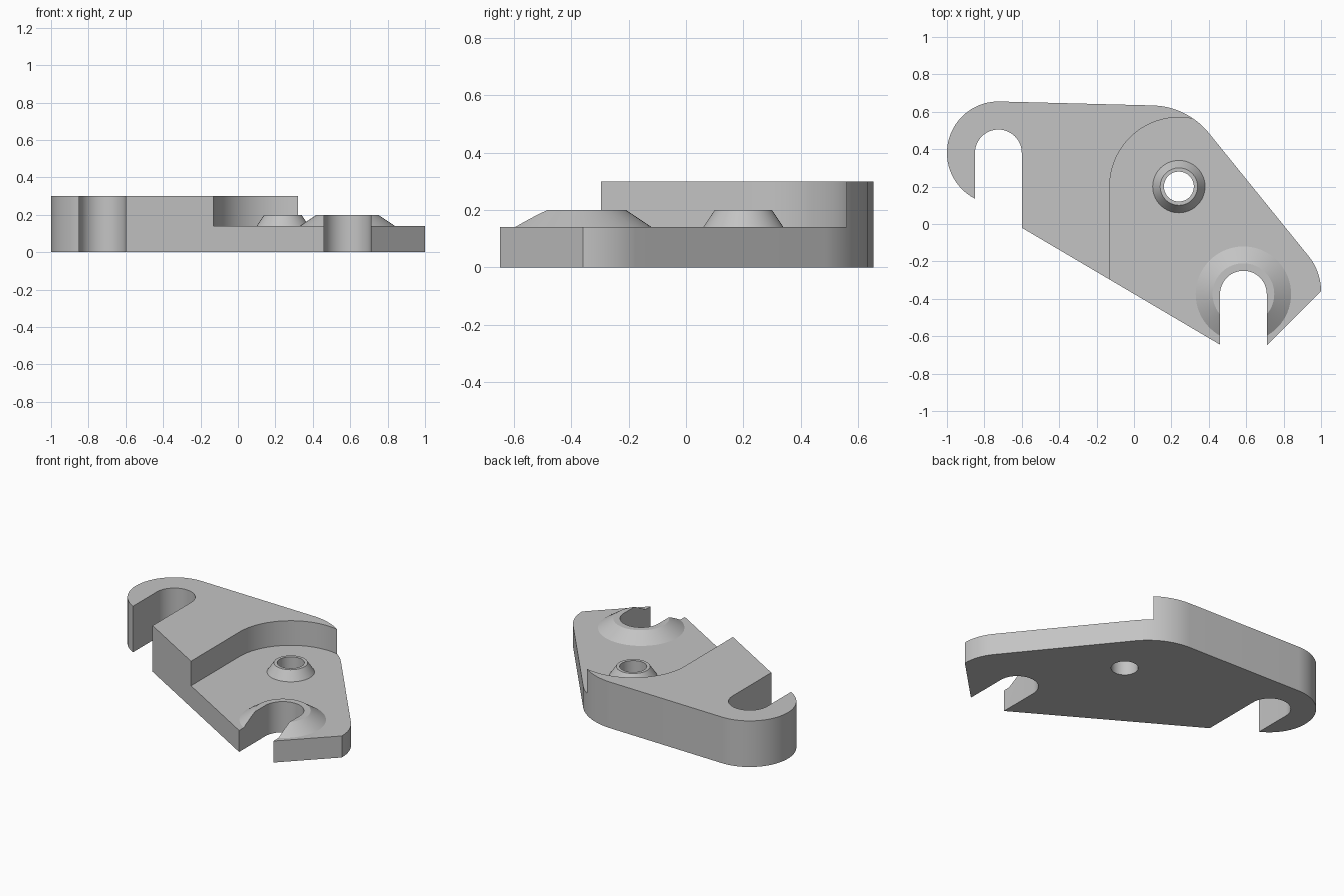
import bpy
import bmesh
from math import cos, sin, radians

cube = bpy.data.objects.get("Cube")
if cube:
    bpy.data.objects.remove(cube, do_unlink=True)

grey = bpy.data.materials.new("light grey")
grey.use_nodes = True
grey.diffuse_color = (0.55, 0.55, 0.55, 1)
grey.node_tree.nodes["Principled BSDF"].inputs["Base Color"].default_value = grey.diffuse_color

ARM = (-0.725, 0.38)     # centre of the thick end's slot
FOOT = (0.585, -0.375)   # centre of the thin end's slot
BORE = (0.24, 0.2)       # centre of the round hole
SLOT_R = 0.125
THICK, THIN, BOSS_TOP = 0.30, 0.14, 0.20


def arc(centre, r, start, end, steps=24):
    angles = [radians(start + (end - start) * i / steps) for i in range(steps + 1)]
    return [(centre[0] + r * cos(a), centre[1] + r * sin(a)) for a in angles]


def add_object(name, bm):
    bmesh.ops.recalc_face_normals(bm, faces=bm.faces)
    mesh = bpy.data.meshes.new(name)
    bm.to_mesh(mesh)
    bm.free()
    mesh.materials.append(grey)
    obj = bpy.data.objects.new(name, mesh)
    bpy.context.collection.objects.link(obj)
    return obj


def prism(name, outline, z0, z1):
    bm = bmesh.new()
    face = bm.faces.new([bm.verts.new((x, y, z0)) for x, y in outline])
    top = bmesh.ops.extrude_face_region(bm, geom=[face])["geom"]
    verts = [v for v in top if isinstance(v, bmesh.types.BMVert)]
    bmesh.ops.translate(bm, verts=verts, vec=(0, 0, z1 - z0))
    return add_object(name, bm)


def boss(name, centre, r_base, r_top):
    # Tapered collar on a short stem sunk into the plate
    bm = bmesh.new()
    rings = []
    for r, z in ((r_base, THIN - 0.05), (r_base, THIN), (r_top, BOSS_TOP)):
        rings.append([bm.verts.new((x, y, z)) for x, y in arc(centre, r, 0, 360, 64)[:-1]])
    for low, high in zip(rings, rings[1:]):
        for i in range(len(low)):
            bm.faces.new((low[i - 1], low[i], high[i], high[i - 1]))
    bm.faces.new(rings[0])
    bm.faces.new(rings[-1])
    return add_object(name, bm)


def slot(name, centre):
    # Round-ended notch open towards the front
    x, y = centre
    return prism(name, arc(centre, SLOT_R, 0, 180) + [(x - SLOT_R, y - 1), (x + SLOT_R, y - 1)], -0.1, 0.5)


# Bracket plate outline, slots closed, anticlockwise
outline = [(-0.85, 0.13), (-0.6, 0.13), (-0.6, -0.02), (0.46, -0.645), (0.71, -0.65)]
outline += arc((0.70, -0.36), 0.30, 0, 38)
outline += arc((0.09, 0.234), 0.40, 38, 88)
outline += arc(ARM, 0.275, 88, 243, 32)
bracket = prism("bracket", outline, 0, THICK)

# Lowered seat with a rounded back wall
seat = [(-0.13, -1)] + arc(BORE, 0.37, 180, 45, 40) + [(1.2, 0.46), (1.2, -1)]

steps = [
    (prism("seat_cutter", seat, THIN, 0.5), "DIFFERENCE"),
    (boss("bore_boss", BORE, 0.14, 0.10), "UNION"),
    (boss("foot_boss", FOOT, 0.255, 0.165), "UNION"),
    (slot("arm_slot", ARM), "DIFFERENCE"),
    (slot("foot_slot", FOOT), "DIFFERENCE"),
    (prism("bore_cutter", arc(BORE, 0.08, 0, 360, 48)[:-1], -0.1, 0.5), "DIFFERENCE"),
]
for tool, operation in steps:
    mod = bracket.modifiers.new(tool.name, "BOOLEAN")
    mod.object = tool
    mod.operation = operation
    mod.solver = "EXACT"
    tool.hide_render = True

# Bake the cuts and remove the helpers
bpy.context.view_layer.update()
graph = bpy.context.evaluated_depsgraph_get()
baked = bpy.data.meshes.new_from_object(bracket.evaluated_get(graph))
bracket.modifiers.clear()
bracket.data = baked
baked.materials.clear()
baked.materials.append(grey)
for tool, operation in steps:
    bpy.data.objects.remove(tool, do_unlink=True)

bpy.ops.object.select_all(action="DESELECT")
bracket.select_set(True)
bpy.context.view_layer.objects.active = bracket
bpy.ops.object.shade_smooth_by_angle(angle=radians(25))
